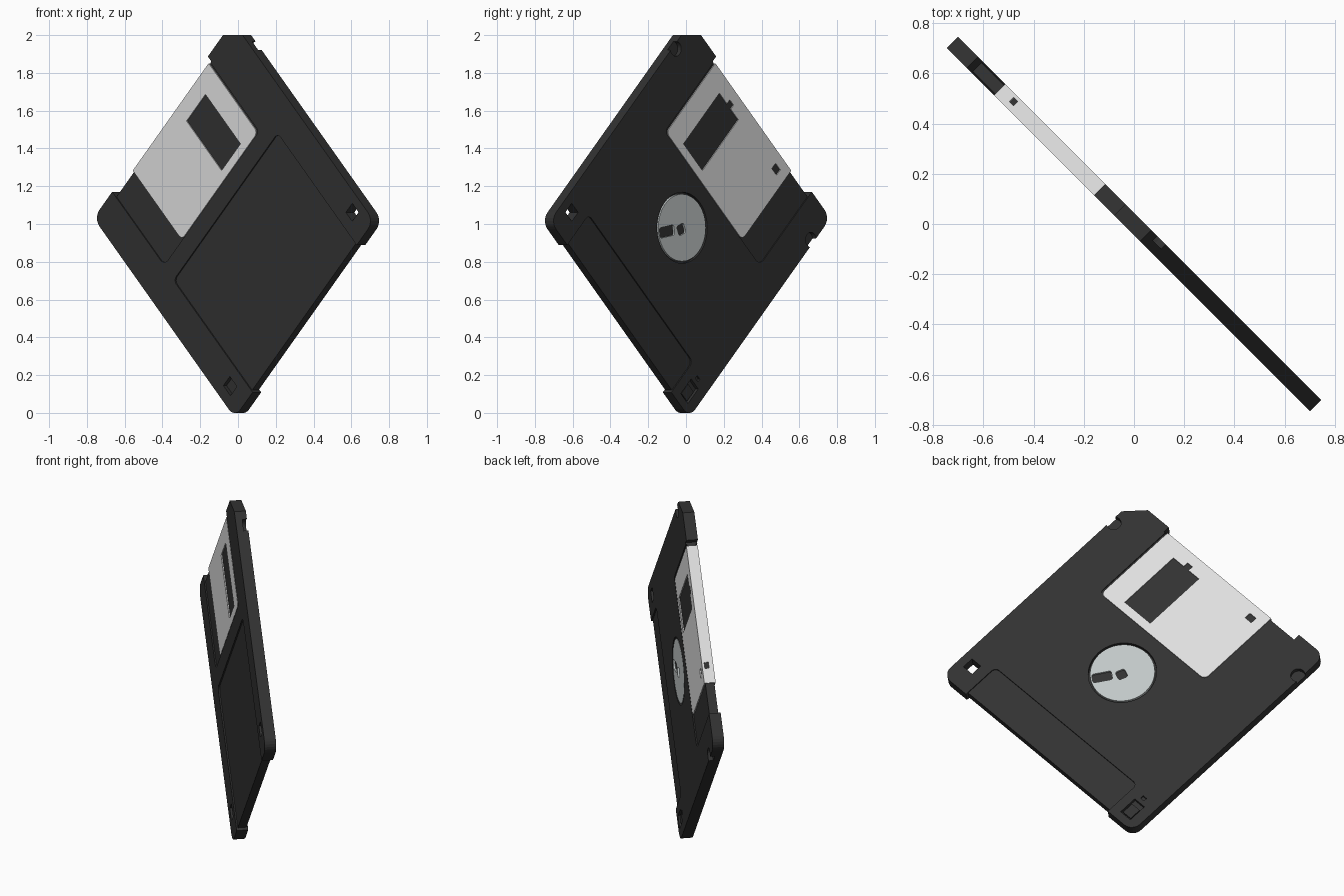
import bpy
import bmesh
from math import cos, sin, pi, sqrt
from mathutils import Matrix, Vector

cube = bpy.data.objects.get("Cube")
if cube:
    bpy.data.objects.remove(cube, do_unlink=True)

# Frame of the disk: across, up towards the shutter, out of the front
S = sqrt(0.5)
ACROSS, UP, OUT = Vector((0.5, -0.5, S)), Vector((-0.5, 0.5, S)), Vector((-S, -S, 0))
FRAME = Matrix((ACROSS, UP, OUT)).transposed().to_4x4()
FRAME.translation = (0, 0, 1)
HALF = 0.032      # half thickness
DEEP = 0.1        # beyond any surface


def material(name, color):
    m = bpy.data.materials.new(name)
    m.use_nodes = True
    m.diffuse_color = (*color, 1)
    bsdf = m.node_tree.nodes["Principled BSDF"]
    bsdf.inputs["Base Color"].default_value = (*color, 1)
    bsdf.inputs["Roughness"].default_value = 0.6
    return m


BLACK = material("black plastic", (0.031, 0.031, 0.031))
STEEL = material("pale metal", (0.74, 0.74, 0.74))
HUB = material("grey hub metal", (0.53, 0.57, 0.57))


def rect(x0, x1, y0, y1, radii=(0, 0, 0, 0), segs=(6, 6, 6, 6)):
    """Outline with corners in order: right top, left top, left bottom, right bottom."""
    pts = []
    corners = [(x1, y1, -1, -1), (x0, y1, 1, -1), (x0, y0, 1, 1), (x1, y0, -1, 1)]
    for i, (x, y, sx, sy) in enumerate(corners):
        r, n = radii[i], segs[i]
        if r == 0:
            pts.append((x, y))
            continue
        for k in range(n + 1):
            a = pi / 2 * (i + k / n)
            pts.append((x + sx * r + r * cos(a), y + sy * r + r * sin(a)))
    return pts


def circle(x, y, r, n=32):
    return [(x + r * cos(2 * pi * k / n), y + r * sin(2 * pi * k / n)) for k in range(n)]


def turned(x, y, w, h, angle):
    rot = Matrix.Rotation(angle, 2)
    return [Vector((x, y)) + rot @ Vector(p)
            for p in rect(-w / 2, w / 2, -h / 2, h / 2, (0.012,) * 4, (3,) * 4)]


def prism(name, outline, low, high, mat=None):
    bm = bmesh.new()
    face = bm.faces.new([bm.verts.new((p[0], p[1], low)) for p in outline])
    new = bmesh.ops.extrude_face_region(bm, geom=[face])["geom"]
    bmesh.ops.translate(bm, vec=(0, 0, high - low),
                        verts=[v for v in new if isinstance(v, bmesh.types.BMVert)])
    bmesh.ops.recalc_face_normals(bm, faces=bm.faces)
    mesh = bpy.data.meshes.new(name)
    bm.to_mesh(mesh)
    bm.free()
    obj = bpy.data.objects.new(name, mesh)
    bpy.context.collection.objects.link(obj)
    obj.matrix_world = FRAME
    if mat:
        mesh.materials.append(mat)
    return obj


def carve(obj, cuts):
    """Subtract (outline, low, high) prisms and bake the result."""
    cutters = []
    for outline, low, high in cuts:
        cutter = prism("cutter", outline, low, high)
        cutter.hide_render = True
        mod = obj.modifiers.new("cut", "BOOLEAN")
        mod.operation, mod.solver, mod.object = "DIFFERENCE", "EXACT", cutter
        cutters.append(cutter)
    bpy.context.view_layer.update()
    graph = bpy.context.evaluated_depsgraph_get()
    mesh = bpy.data.meshes.new_from_object(obj.evaluated_get(graph))
    obj.modifiers.clear()
    obj.data = mesh
    for cutter in cutters:
        bpy.data.objects.remove(cutter, do_unlink=True)


# Shell: one chamfered corner, three rounded ones
shell = prism("shell", rect(-0.72, 0.754, -0.73, 0.764, (0.103, 0.062, 0.06, 0.062),
                            (1, 6, 6, 6)), -HALF, HALF, BLACK)
track = rect(-0.523, 0.48, 0.213, 0.9, (0, 0, 0.04, 0.03))
front_label = rect(-0.53, 0.572, -0.9, 0.108, (0.03, 0.03, 0, 0))
back_label = rect(-0.53, 0.572, -0.9, -0.502, (0.03, 0.03, 0, 0))
FLOOR = 0.025
HUB_AT = (0.029, -0.057)
carve(shell, [
    (track, FLOOR, DEEP), (track, -DEEP, -FLOOR),
    (rect(-0.523, 0.49, 0.727, 0.9), -DEEP, DEEP),
    (rect(-0.53, 0.572, -0.9, -0.714), -DEEP, DEEP),
    (front_label, 0.024, DEEP), (back_label, -DEEP, -0.024),
    (circle(*HUB_AT, 0.188, 48), -DEEP, -0.012),
    (rect(0.637, 0.705, -0.617, -0.55), -DEEP, DEEP),
    (rect(-0.66, -0.592, -0.625, -0.55), 0.008, DEEP),
    (rect(-0.66, -0.585, -0.685, -0.575), -DEEP, -0.012),
    (rect(-0.632, -0.605, -0.55, -0.53), -DEEP, -0.02),
    (circle(0.732, 0.58, 0.04, 20), -DEEP, -0.006),
    (circle(-0.698, 0.58, 0.04, 20), -DEEP, -0.006),
])

# Sliding write tab in its pocket
prism("write_tab", rect(-0.652, -0.593, -0.675, -0.605), -0.024, -0.011, BLACK)

# Shutter: folded sheet wrapped over the top edge, with windows on both sides
shutter = prism("shutter", rect(-0.335, 0.468, 0.217, 0.735, (0, 0, 0.03, 0.03)),
                -0.0315, 0.0315, STEEL)
carve(shutter, [
    (rect(-0.5, 0.6, 0.1, 0.729), -0.0255, 0.0255),
    (rect(0.135, 0.335, 0.265, 0.636), 0, DEEP),
    (rect(0.135, 0.335, 0.265, 0.645), -DEEP, 0),
    (rect(0.215, 0.255, 0.6, 0.675), -DEEP, 0),
    (rect(-0.275, -0.225, 0.64, 0.68), -DEEP, 0),
    (rect(-0.25, -0.215, 0.7, 0.8), -0.018, 0.006),
])
prism("clip_hole_floor", rect(-0.275, -0.225, 0.64, 0.68), -0.0256, -0.024, BLACK)

# Drive hub with spindle hole and drive slot
hub = prism("hub", circle(*HUB_AT, 0.178, 48), -0.031, -0.008, HUB)
carve(hub, [
    (turned(0.026, -0.067, 0.055, 0.055, pi / 8), -DEEP, -0.018),
    (turned(0.094, -0.15, 0.055, 0.11, -pi / 3.3 + pi / 2), -DEEP, -0.018),
])
# Dark floors of the hub holes
prism("spindle_hole_floor", turned(0.026, -0.067, 0.054, 0.054, pi / 8), -0.02, -0.016, BLACK)
prism("drive_slot_floor", turned(0.094, -0.15, 0.054, 0.109, -pi / 3.3 + pi / 2),
      -0.02, -0.016, BLACK)
